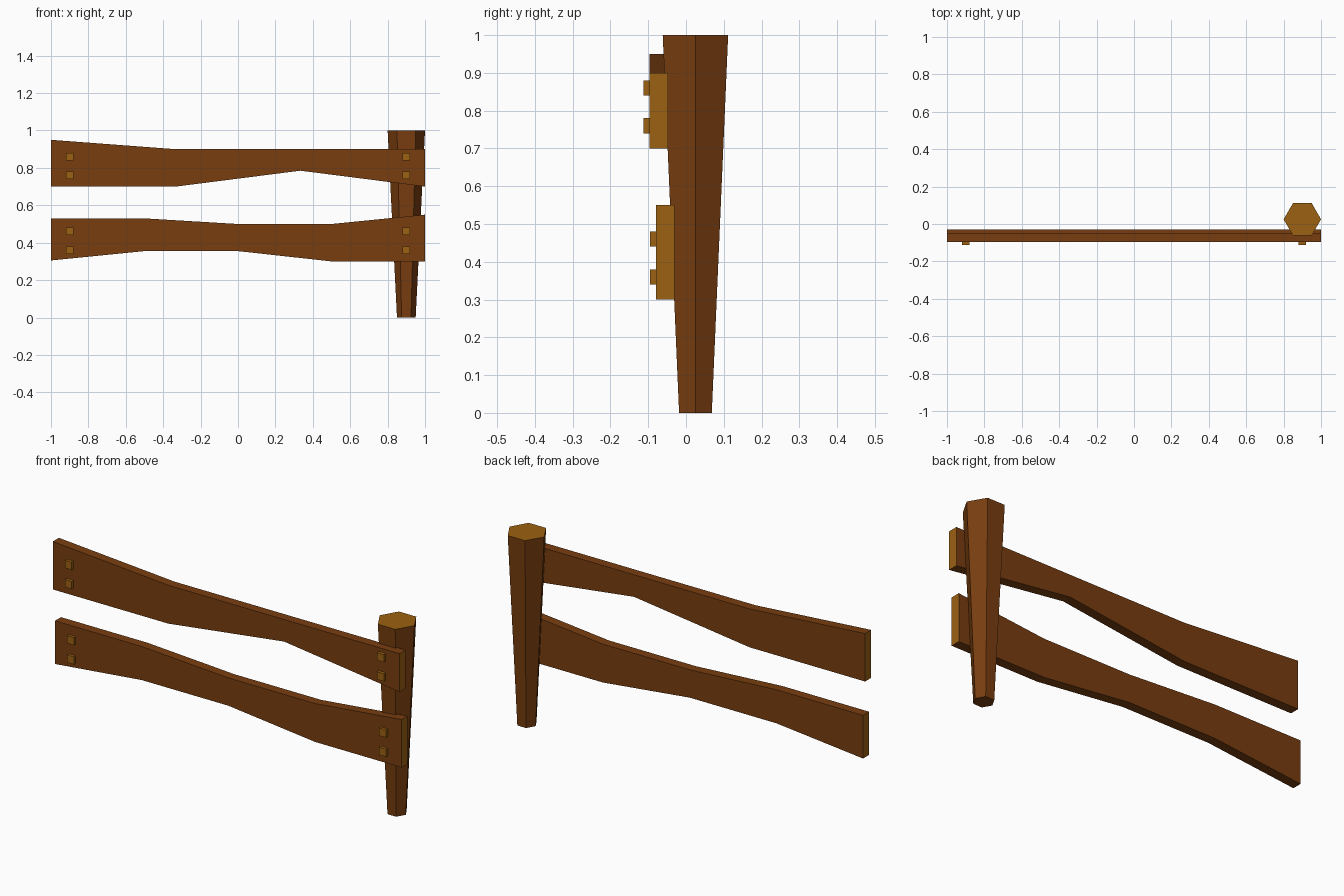
import bpy, bmesh
from mathutils import Matrix

if "Cube" in bpy.data.objects:
    bpy.data.objects.remove(bpy.data.objects["Cube"])


def material(name, rgb):
    m = bpy.data.materials.new(name)
    m.diffuse_color = (*rgb, 1)
    m.use_nodes = True
    m.node_tree.nodes["Principled BSDF"].inputs["Base Color"].default_value = m.diffuse_color
    return m


BARK = material("brown_wood", (0.19, 0.048, 0.005))
CUT = material("cut_wood", (0.33, 0.12, 0.006))


def finish(bm, name, mats, is_cut=None):
    bmesh.ops.recalc_face_normals(bm, faces=bm.faces[:])
    bm.normal_update()
    if is_cut:
        for f in bm.faces:
            f.material_index = int(is_cut(f.normal))
    me = bpy.data.meshes.new(name)
    bm.to_mesh(me)
    bm.free()
    for m in mats:
        me.materials.append(m)
    ob = bpy.data.objects.new(name, me)
    bpy.context.collection.objects.link(ob)
    return ob


# Tapered hexagonal post, cut wood on top
bm = bmesh.new()
bmesh.ops.create_cone(bm, cap_ends=True, segments=6, radius1=0.05, radius2=0.1, depth=1,
                      matrix=Matrix.Translation((0.9, 0.025, 0.5))
                      @ Matrix.Rotation(1.5707963, 4, 'Z'))
finish(bm, "post", [BARK, CUT], lambda n: n.z > 0.9)


def rail(name, front, back, tops, bottoms):
    """Plank with evenly spaced stations, cut wood on both ends."""
    bm = bmesh.new()
    last = len(tops) - 1
    rings = []
    for i, (t, b) in enumerate(zip(tops, bottoms)):
        x = -1 + 2 * i / last
        rings.append([bm.verts.new((x, y, z)) for y, z in
                      ((front, b), (front, t), (back, t), (back, b))])
    for a, c in zip(rings, rings[1:]):
        for k in range(4):
            n = (k + 1) % 4
            bm.faces.new((a[k], a[n], c[n], c[k]))
    bm.faces.new(rings[0])
    bm.faces.new(rings[-1])
    finish(bm, name, [BARK, CUT], lambda n: abs(n.x) > 0.9)


def pegs(name, front, back, heights):
    """Square pegs at both ends of a rail."""
    for side, x in (("left", -0.9), ("right", 0.9)):
        for i, z in enumerate(heights):
            bm = bmesh.new()
            bmesh.ops.create_cube(bm, size=1, matrix=Matrix.Translation((x, (front + back) / 2, z))
                                  @ Matrix.Diagonal((0.04, back - front, 0.04, 1)))
            finish(bm, f"{name}_{side}_{i + 1}", [CUT])


# Rails and their pegs
rail("upper_rail", -0.097, -0.047, [0.95, 0.9, 0.9, 0.9], [0.7, 0.7, 0.785, 0.7])
pegs("upper_peg", -0.113, -0.09, [0.86, 0.76])
rail("lower_rail", -0.08, -0.03, [0.53, 0.53, 0.5, 0.5, 0.55], [0.305, 0.355, 0.355, 0.3, 0.3])
pegs("lower_peg", -0.095, -0.073, [0.46, 0.36])
